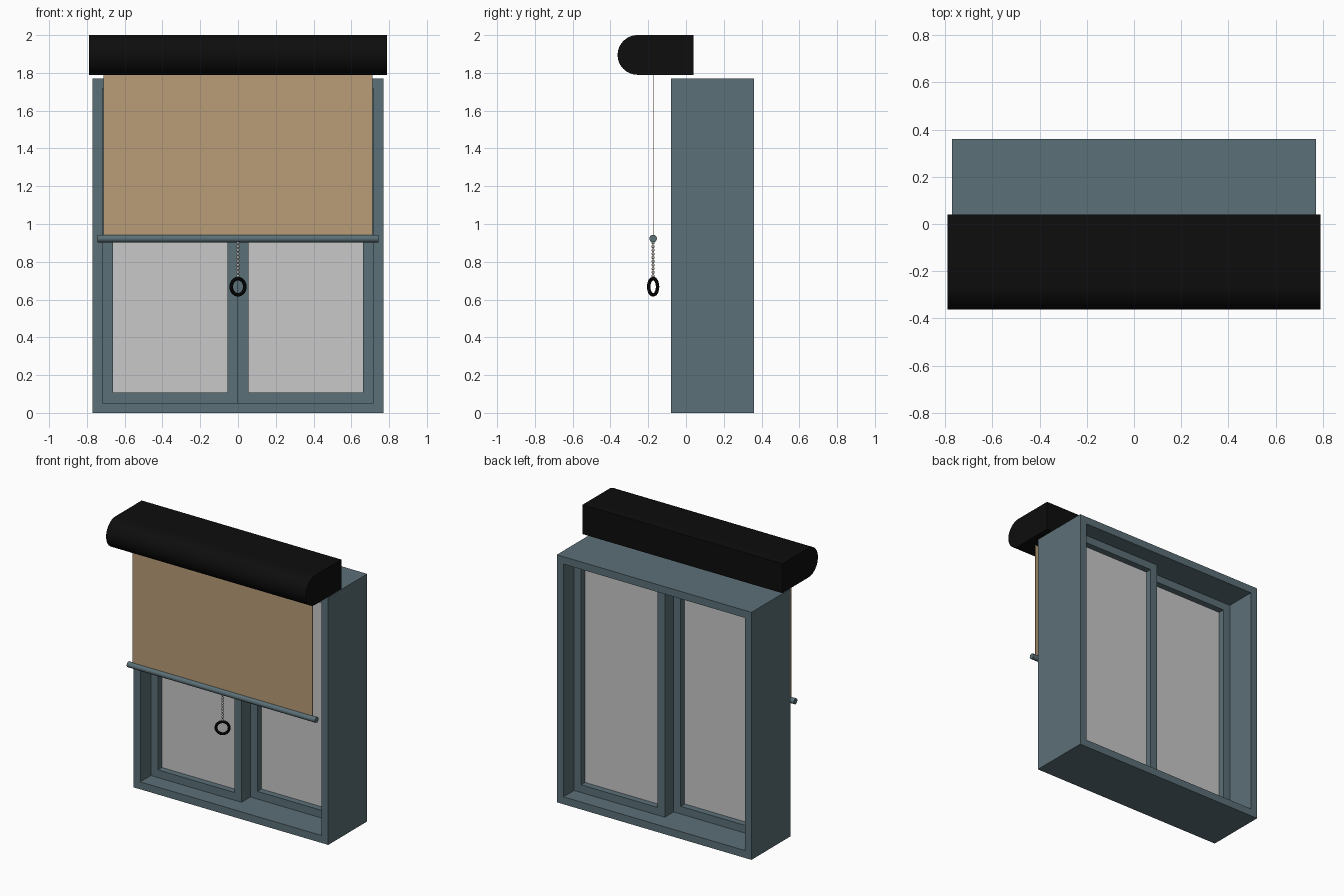
import bpy, bmesh, math
from mathutils import Matrix

if "Cube" in bpy.data.objects:
    bpy.data.objects.remove(bpy.data.objects["Cube"])


def material(name, r, g, b):
    m = bpy.data.materials.new(name)
    m.diffuse_color = (r, g, b, 1)
    m.use_nodes = True
    m.node_tree.nodes["Principled BSDF"].inputs["Base Color"].default_value = m.diffuse_color
    return m


SLATE = material("slate_paint", 0.105, 0.162, 0.185)
GLASS = material("grey_glass", 0.58, 0.58, 0.58)
FABRIC = material("tan_fabric", 0.49, 0.335, 0.185)
BLACK = material("black_plastic", 0.004, 0.004, 0.004)
BEAD = material("pale_bead", 0.50, 0.47, 0.44)


def finish(name, bm, mat, smooth=False):
    bmesh.ops.recalc_face_normals(bm, faces=bm.faces)
    me = bpy.data.meshes.new(name)
    bm.to_mesh(me)
    bm.free()
    ob = bpy.data.objects.new(name, me)
    bpy.context.collection.objects.link(ob)
    me.materials.append(mat)
    if smooth:
        bpy.context.view_layer.objects.active = ob
        ob.select_set(True)
        bpy.ops.object.shade_smooth_by_angle(angle=math.radians(35))
        ob.select_set(False)
    return ob


def box(name, x0, x1, y0, y1, z0, z1, mat):
    bm = bmesh.new()
    bmesh.ops.create_cube(bm, size=1)
    for v in bm.verts:
        v.co.x = x1 if v.co.x > 0 else x0
        v.co.y = y1 if v.co.y > 0 else y0
        v.co.z = z1 if v.co.z > 0 else z0
    return finish(name, bm, mat)


def ring_frame(name, x0, x1, y0, y1, z0, z1, w, mat):
    """Rectangular hollow frame with border width w."""
    bm = bmesh.new()

    def loop(y, d):
        return [bm.verts.new((x, y, z)) for x, z in
                ((x0 + d, z0 + d), (x1 - d, z0 + d), (x1 - d, z1 - d), (x0 + d, z1 - d))]
    loops = [loop(y0, 0), loop(y0, w), loop(y1, w), loop(y1, 0)]
    for k in range(4):
        a, b = loops[k], loops[(k + 1) % 4]
        for i in range(4):
            j = (i + 1) % 4
            bm.faces.new((a[i], a[j], b[j], b[i]))
    return finish(name, bm, mat)


# Outer window casing
ring_frame("window_casing", -0.77, 0.77, -0.08, 0.36, 0, 1.77, 0.053, SLATE)

# Two sliding sashes on neighbouring tracks, each with a pane
for side, x0, x1, y0 in (("left", -0.718, 0.0, 0.04), ("right", 0.0, 0.718, 0.14)):
    ring_frame(side + "_sash", x0, x1, y0, y0 + 0.10, 0.052, 1.718, 0.056, SLATE)
    box(side + "_pane", x0 + 0.05, x1 - 0.05, y0 + 0.045, y0 + 0.055, 0.10, 1.67, GLASS)

# Blind cassette: flat back, half-round front
R, ZC = 0.105, 1.895
profile = [(0.04, ZC - R), (0.04, ZC + R)]
for i in range(25):
    a = math.pi / 2 + math.pi * i / 24
    profile.append((-0.257 + R * math.cos(a), ZC + R * math.sin(a)))
bm = bmesh.new()
face = bm.faces.new([bm.verts.new((-0.79, y, z)) for y, z in profile])
ext = bmesh.ops.extrude_face_region(bm, geom=[face], use_keep_orig=True)
for v in ext["geom"]:
    if isinstance(v, bmesh.types.BMVert):
        v.co.x = 0.79
finish("blind_cassette", bm, BLACK, True)

# Fabric sheet
BY = -0.174
box("blind_fabric", -0.713, 0.713, BY - 0.001, BY + 0.001, 0.925, 1.80, FABRIC)

# Bottom bar
bm = bmesh.new()
bmesh.ops.create_cone(bm, cap_ends=True, segments=24, radius1=0.02, radius2=0.02,
                      depth=1.49, matrix=Matrix.Translation((0, BY, 0.923))
                      @ Matrix.Rotation(math.pi / 2, 4, 'Y'))
finish("bottom_bar", bm, SLATE, True)

# Beaded pull chain
bm = bmesh.new()
for i in range(10):
    bmesh.ops.create_uvsphere(bm, u_segments=10, v_segments=6, radius=0.0085,
                              matrix=Matrix.Translation((0, BY, 0.725 + i * 0.0195)))
bmesh.ops.create_cone(bm, cap_ends=True, segments=8, radius1=0.003, radius2=0.003,
                      depth=0.20, matrix=Matrix.Translation((0, BY, 0.815)))
finish("pull_chain", bm, BEAD, True)

# Pull ring, turned about the vertical
bm = bmesh.new()
N, M = 32, 10
turn = Matrix.Translation((0, BY, 0.668)) @ Matrix.Rotation(math.radians(33), 4, 'Z')
grid = []
for i in range(N):
    a = 2 * math.pi * i / N
    row = []
    for j in range(M):
        b = 2 * math.pi * j / M
        r = 0.043 + 0.0095 * math.cos(b)
        row.append(bm.verts.new((r * math.cos(a), 0.0095 * math.sin(b), r * math.sin(a))))
    grid.append(row)
for i in range(N):
    for j in range(M):
        k, l = (i + 1) % N, (j + 1) % M
        bm.faces.new((grid[i][j], grid[k][j], grid[k][l], grid[i][l]))
bm.transform(turn)
finish("pull_ring", bm, BLACK, True)
